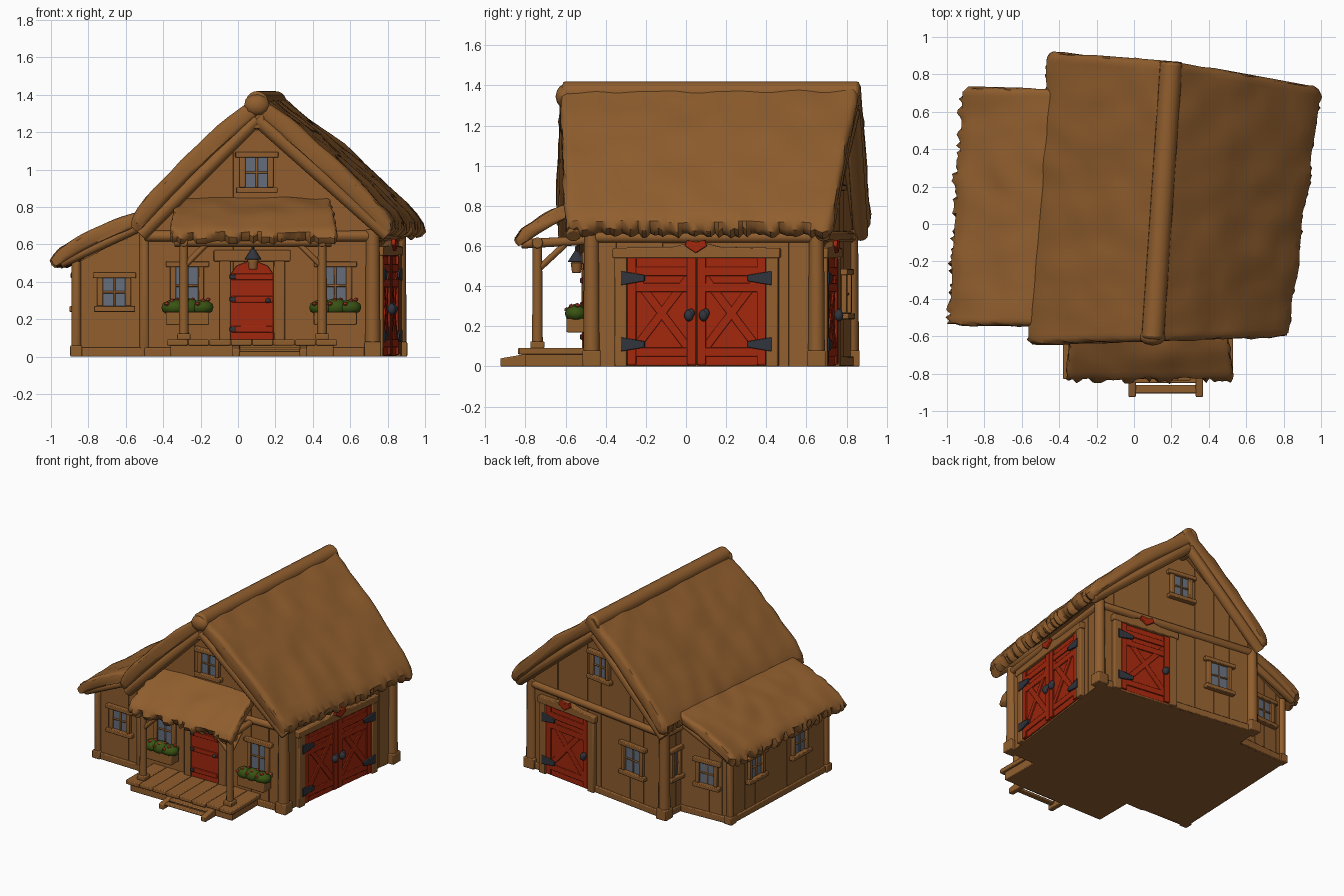
import bpy, bmesh, math, random
from mathutils import Vector, Matrix, noise

if "Cube" in bpy.data.objects:
    bpy.data.objects.remove(bpy.data.objects["Cube"])
random.seed(4)

def material(name, c):
    m = bpy.data.materials.new(name)
    m.diffuse_color = (*c, 1)
    m.use_nodes = True
    m.node_tree.nodes["Principled BSDF"].inputs["Base Color"].default_value = m.diffuse_color
    return m

BROWN = material("brown wood and thatch", (0.28, 0.112, 0.027))
RED = material("red paint", (0.36, 0.02, 0.004))
IRON = material("dark iron", (0.03, 0.035, 0.045))
GLASS = material("grey blue glass", (0.13, 0.155, 0.2))
GREEN = material("leaf green", (0.04, 0.085, 0.006))
FLOWER = material("flower red", (0.5, 0.06, 0.025))
I = Matrix.Identity(4)

def finish(bm, name, mat, bevel=0.0):
    bmesh.ops.recalc_face_normals(bm, faces=bm.faces)
    me = bpy.data.meshes.new(name)
    bm.to_mesh(me)
    bm.free()
    ob = bpy.data.objects.new(name, me)
    bpy.context.collection.objects.link(ob)
    me.materials.append(mat)
    bpy.context.view_layer.objects.active = ob
    ob.select_set(True)
    bpy.ops.object.shade_smooth_by_angle(angle=math.radians(40))
    ob.select_set(False)
    if bevel:
        b = ob.modifiers.new("bevel", 'BEVEL')
        b.width, b.segments, b.limit_method = bevel, 2, 'ANGLE'
    return ob

def prism(bm, M, pts, v0, v1):
    """Extrude a (u, z) outline from depth v0 to v1 in a wall frame."""
    a = [bm.verts.new(M @ Vector((u, v0, z))) for u, z in pts]
    b = [bm.verts.new(M @ Vector((u, v1, z))) for u, z in pts]
    bm.faces.new(a)
    bm.faces.new(b[::-1])
    for i in range(len(a)):
        j = (i + 1) % len(a)
        bm.faces.new((a[i], b[i], b[j], a[j]))

def box(bm, M, u0, u1, v0, v1, z0, z1):
    prism(bm, M, [(u0, z0), (u1, z0), (u1, z1), (u0, z1)], v0, v1)

def strip(bm, M, a, b, w, v0, v1):
    d = Vector(b) - Vector(a)
    n = Vector((-d.y, d.x)).normalized() * w / 2
    a, b = Vector(a), Vector(b)
    prism(bm, M, [a - n, b - n, b + n, a + n], v0, v1)

def log(bm, a, b, r, r2=None, sides=12):
    a, b = Vector(a), Vector(b)
    d = b - a
    T = Matrix.Translation((a + b) / 2) @ d.to_track_quat('Z', 'Y').to_matrix().to_4x4()
    bmesh.ops.create_cone(bm, cap_ends=True, segments=sides, radius1=r,
                          radius2=r if r2 is None else r2, depth=d.length, matrix=T)

def ball(bm, p, s, sub=2):
    T = Matrix.Translation(p) @ Matrix.Diagonal((*s, 1))
    bmesh.ops.create_icosphere(bm, subdivisions=sub, radius=1, matrix=T)

def frame(p, q):
    """Wall frame: x along the wall, y outward, z up."""
    p, q = Vector((*p, 0)), Vector((*q, 0))
    u = (q - p).normalized()
    M = Matrix((u, (u.y, -u.x, 0), (0, 0, 1))).transposed().to_4x4()
    return Matrix.Translation(p) @ M, (q - p).length

# Slightly crooked floor plan
FL, FR, BR, BL = (-.50, -.49), (.72, -.47), (.86, .65), (-.39, .82)
WF, WB = (-.865, -.47), (-.82, .63)
MF, LF = frame(FL, FR)
MR, LR = frame(FR, BR)
MB, LB = frame(BR, BL)
ML, LL = frame(BL, FL)
MWF, LWF = frame(WF, (-.48, -.48))
MWL, LWL = frame(WB, WF)
MWB, LWB = frame((-.42, .65), WB)

def hull(name, pts):
    bm = bmesh.new()
    bmesh.ops.convex_hull(bm, input=[bm.verts.new(p) for p in pts])
    finish(bm, name, BROWN)

hull("main_walls", [(*p, z) for p in (FL, FR, BR, BL) for z in (0, .67)]
     + [(.1, -.48, 1.28), (.2, .74, 1.28)])
hull("wing_walls", [(*p, z) for p in (WF, WB) for z in (0, .5)]
     + [(x, y, z) for x, y in ((-.45, -.48), (-.4, .65)) for z in (0, .7)])

# Vertical wall planks
bm = bmesh.new()
def planks(M, L, h):
    u = 0
    while u < L - .01:
        w = min(random.uniform(.09, .16), L - u)
        a, b = u + .0015, u + w - .0015
        prism(bm, M, [(a, 0), (b, 0), (b, h(b)), (a, h(a))], 0, random.uniform(.004, .008))
        u += w
planks(MF, LF, lambda u: .67 + .61 * (1 - abs(u - .6) / .62))
planks(MB, LB, lambda u: .67 + .61 * (1 - abs(u - .667) / .667))
planks(MR, LR, lambda u: .67)
planks(ML, LL, lambda u: .67)
planks(MWL, LWL, lambda u: .5)
planks(MWF, LWF, lambda u: .5 + .2 * u / LWF)
planks(MWB, LWB, lambda u: .7 - .2 * u / LWB)
finish(bm, "wall_planks", BROWN)

# Timber frame: sills, corner posts, eave beams, rafters, ridge
bm = bmesh.new()
for M, L in ((MF, LF), (MB, LB), (MWF, LWF), (MWL, LWL), (MWB, LWB), (ML, .2)):
    box(bm, M, 0, L, 0, .02, 0, .05)
log(bm, (-.5, -.475, 0), (-.5, -.475, .68), .03)
for p in (FR, BR, BL):
    log(bm, (*p, 0), (*p, .68), .042, .037)
    box(bm, Matrix.Translation((*p, 0)), -.045, .045, -.045, .045, 0, .08)
for p in (WF, WB):
    log(bm, (*p, 0), (*p, .51), .027)
    box(bm, Matrix.Translation((*p, 0)), -.032, .032, -.032, .032, 0, .06)
for p, q in ((FL, FR), (FR, BR), (BR, BL), (BL, FL)):
    log(bm, (*p, .645), (*q, .645), .03)
log(bm, (*WF, .49), (*WB, .49), .025)
for y, x, le, re in ((-.59, .1, (-.52, -.60), (.80, -.56)), (.83, .2, (-.42, .87), (.95, .68))):
    for e in (le, re):
        log(bm, (x, y, 1.27), (*e, .65), .038)
log(bm, (-.95, -.5, .50), (-.54, -.51, .69), .028)
log(bm, (-.88, .68, .50), (-.46, .68, .69), .028)
log(bm, (.1, -.6, 1.26), (.2, .82, 1.26), .05)
ball(bm, (.1, -.605, 1.345), (.07, .045, .06))
box(bm, I, .06, .14, -.62, -.5, 1.22, 1.31)
finish(bm, "timber_frame", BROWN, .006)

# Thatch: a thick, uneven slab from ridge line A-B to ragged eave C-D
def thatch(name, A, B, C, D, th, bulge, jag, n=64):
    A, B, C, D = map(Vector, (A, B, C, D))
    nrm = (B - A).cross(C - A).normalized()
    nrm *= 1 if nrm.z > 0 else -1
    length = (C - A).length
    m = 14
    sec = [(j / m, 0) for j in range(m)] + [(.985, -.12), (1, -.4), (1, -.75), (.985, -1)]
    sec += [(j / 5 * .95, -1) for j in range(5, -1, -1)]
    S = [0, .006, .018] + [.018 + .964 * i / n for i in range(1, n)] + [.982, .994, 1]
    bm, rings = bmesh.new(), []
    for i, s in enumerate(S):
        k = (.5, .85, 1)[min(i, len(S) - 1 - i, 2)]
        tooth = random.uniform(-.4, .8) * jag / length
        wob = .016 * noise.noise(Vector((s * 9, 3, 1))) / length
        edge = min(i, len(S) - 1 - i)
        ring = []
        for j, (t, o) in enumerate(sec):
            if t > .9:
                t += wob + (tooth if j in (m + 1, m + 2, m + 3) else 0)
                t -= (.03, .012, 0)[min(edge, 2)] / length
            p = A.lerp(B, s).lerp(C.lerp(D, s), t)
            off = (o + .5) * k * th - .5 * th + bulge * math.sin(math.pi * min(t, 1))
            if o > -.5:
                off += .014 * noise.noise(p * 6)
            q = nrm * off
            # ragged rake: push the gable ends in and out
            if edge < 2:
                q += (B - A).normalized() * .016 * noise.noise(Vector((t * 9, i, 2)))
            ring.append(bm.verts.new(p + q))
        rings.append(ring)
    for r, q in zip(rings, rings[1:]):
        for j in range(len(sec)):
            l = (j + 1) % len(sec)
            bm.faces.new((r[j], r[l], q[l], q[j]))
    bm.faces.new(rings[0])
    bm.faces.new(rings[-1][::-1])
    finish(bm, name, BROWN)

RF, RB = (.1, -.625, 1.41), (.2, .87, 1.41)
thatch("main_roof_left", RF, RB, (-.59, -.645, .745), (-.475, .92, .745), .1, .025, .03)
thatch("main_roof_right", RF, RB, (.84, -.605, .72), (1.02, .725, .715), .1, .028, .03)
thatch("wing_roof", (-.47, -.545, .80), (-.42, .72, .80), (-1.0, -.54, .555), (-.925, .73, .555), .08, .02, .04)
thatch("porch_roof", (-.33, -.49, .85), (.49, -.49, .85), (-.365, -.84, .67), (.53, -.835, .67), .065, .015, .04, 40)
bm = bmesh.new()
log(bm, (.1, -.615, 1.36), (.2, .865, 1.36), .06, sides=20)
finish(bm, "ridge_thatch", BROWN, .015)

# Windows: glass plate, boards and a cross of glazing bars
wood, glass = bmesh.new(), bmesh.new()
def window(M, u, z, w, h):
    a, b, c, d = u - w / 2, u + w / 2, z - h / 2, z + h / 2
    box(glass, M, a, b, .009, .014, c, d)
    for s in (a, b):
        box(wood, M, s - .018, s + .014, 0, .032, c, d)
    box(wood, M, a - .04, b + .04, 0, .038, d, d + .03)
    box(wood, M, a - .035, b + .035, 0, .045, c - .03, c)
    box(wood, M, u - .006, u + .006, .008, .022, c, d)
    box(wood, M, a, b, .008, .022, z - .006, z + .006)
window(MF, .23, .38, .15, .2)
window(MF, 1.02, .38, .15, .2)
window(MF, .6, .985, .15, .16)
window(MB, .667, .985, .15, .16)
window(MB, .98, .36, .17, .19)
window(ML, .105, .39, .08, .19)
window(MWF, .205, .345, .15, .15)
window(MWB, .22, .345, .15, .16)
window(MWL, .28, .345, .15, .15)
window(MWL, .78, .345, .15, .15)
finish(glass, "window_glass", GLASS)
finish(wood, "window_frames", BROWN, .005)

# Barn doors with crossed boards, iron hinges and pulls, carved heart above
red, iron, wood = bmesh.new(), bmesh.new(), bmesh.new()
def barn_door(M, u0, u1, top, leaves):
    w = (u1 - u0) / leaves
    for k in range(leaves):
        a, b = u0 + k * w + .002, u0 + (k + 1) * w - .002
        box(red, M, a, b, .01, .022, .005, top)
        for s in (a, b - .045):
            box(red, M, s, s + .045, .02, .034, .01, top)
        for z in (.05, top - .09, top * .5 + .1):
            box(red, M, a, b, .02, .032, z, z + .045)
        for p, q in (((a + .04, .09), (b - .04, top - .1)), ((a + .04, top - .1), (b - .04, .09))):
            strip(red, M, p, q, .04, .018, .03)
        e, s = (a, 1) if k == 0 else (b, -1)
        for z in (.11, top - .1):
            prism(iron, M, [(e - s * .03, z - .035), (e + s * .03, z - .025), (e + s * .09, z - .015),
                  (e + s * .09, z + .015), (e + s * .03, z + .025), (e - s * .03, z + .035)], .032, .047)
        pull = M @ Vector((b - .035 if k == 0 else a + .035, .04, top * .47))
        ball(iron, pull, (.024, .024, .03))
        pull.z += .012
        ball(iron, pull + (M.to_3x3() @ Vector((.012, 0, 0))), (.016, .018, .024))
    for s, t in ((u0 - .06, u0), (u1, u1 + .06)):
        box(wood, M, s, t, 0, .04, 0, top + .02)
    c = (u0 + u1) / 2
    prism(wood, M, [(u0 - .07, top), (u1 + .07, top), (u1 + .07, top + .05), (c + .12, top + .055),
          (c, top + .085), (c - .12, top + .055), (u0 - .07, top + .05)], 0, .045)
    prism(red, M, [(c, top + .025), (c + .055, top + .06), (c + .045, top + .09), (c, top + .08),
          (c - .045, top + .09), (c - .055, top + .06)], .04, .062)
barn_door(MR, .18, .88, .54, 2)
barn_door(MB, .16, .56, .54, 1)

# Arched front door with lamp
arch = [(.46, .09), (.69, .09), (.69, .44), (.66, .485), (.61, .505), (.54, .505), (.49, .485), (.46, .44)]
prism(red, MF, arch, .005, .03)
for z in (.13, .29, .41):
    box(red, MF, .465, .685, .025, .038, z, z + .035)
    box(iron, MF, .455, .49, .035, .045, z + .005, z + .03)
ball(iron, MF @ Vector((.66, .04, .3)), (.014, .014, .014))
for s in (.40, .69):
    box(wood, MF, s, s + .06, 0, .035, .08, .52)
box(wood, MF, .37, .78, 0, .04, .51, .57)
log(iron, (.08, -.545, .52), (.08, -.545, .575), .045, .01)
log(iron, (.08, -.545, .565), (.08, -.545, .6), .008)
log(wood, (.08, -.545, .465), (.08, -.545, .52), .022, .03)
finish(red, "red_doors", RED, .004)
finish(iron, "iron_fittings", IRON, .004)
finish(wood, "door_frames", BROWN, .006)

# Porch: solid base, deck planks, posts, beams, braces and steps
bm = bmesh.new()
box(bm, I, -.36, .51, -.80, -.47, 0, .068)
for k in range(8):
    x = -.38 + k * .114
    box(bm, I, x, x + .112, -.83 + random.uniform(-.01, .01), -.47, .06, .092)
for x in (-.29, .45):
    log(bm, (x, -.74, .09), (x, -.74, .62), .027, .023)
    box(bm, I, x - .035, x + .035, -.775, -.705, .09, .125)
    log(bm, (x, -.82, .61), (x, -.47, .63), .024)
    log(bm, (x, -.74, .48), (x, -.6, .61), .016)
    s = .13 if x < 0 else -.13
    log(bm, (x, -.74, .48), (x + s, -.74, .61), .016)
log(bm, (-.34, -.74, .615), (.5, -.74, .615), .028)
for x in (-.03, .33):
    prism(bm, Matrix.Translation((x, 0, 0)) @ Matrix.Rotation(math.radians(90), 4, 'Z'),
          [(-.925, 0), (-.78, 0), (-.78, .065), (-.925, .04)], -.04, 0)
box(bm, I, -.01, .35, -.905, -.86, .025, .042)
box(bm, I, -.01, .35, -.85, -.79, .035, .052)
finish(bm, "porch_frame", BROWN, .006)

# Flower boxes with overlapping leafy mounds
wood, leaf, bloom = bmesh.new(), bmesh.new(), bmesh.new()
for cx in (-.27, .52):
    box(wood, I, cx - .115, cx + .115, -.595, -.5, .17, .24)
    for dx, r, h in ((-.07, .072, .045), (.0, .075, .05), (.072, .07, .042)):
        ball(leaf, (cx + dx, -.548, .263), (r, .056, h))
    for k in range(9):
        x = cx - .11 + k * .0275
        a = (.5, 1.1, 1.7)[k % 3]
        ball(bloom, (x, -.548 - .052 * math.cos(a), .263 + .042 * math.sin(a)), (.015, .014, .012), 1)
finish(wood, "flower_boxes", BROWN, .005)
finish(leaf, "flower_leaves", GREEN)
finish(bloom, "flowers", FLOWER)
